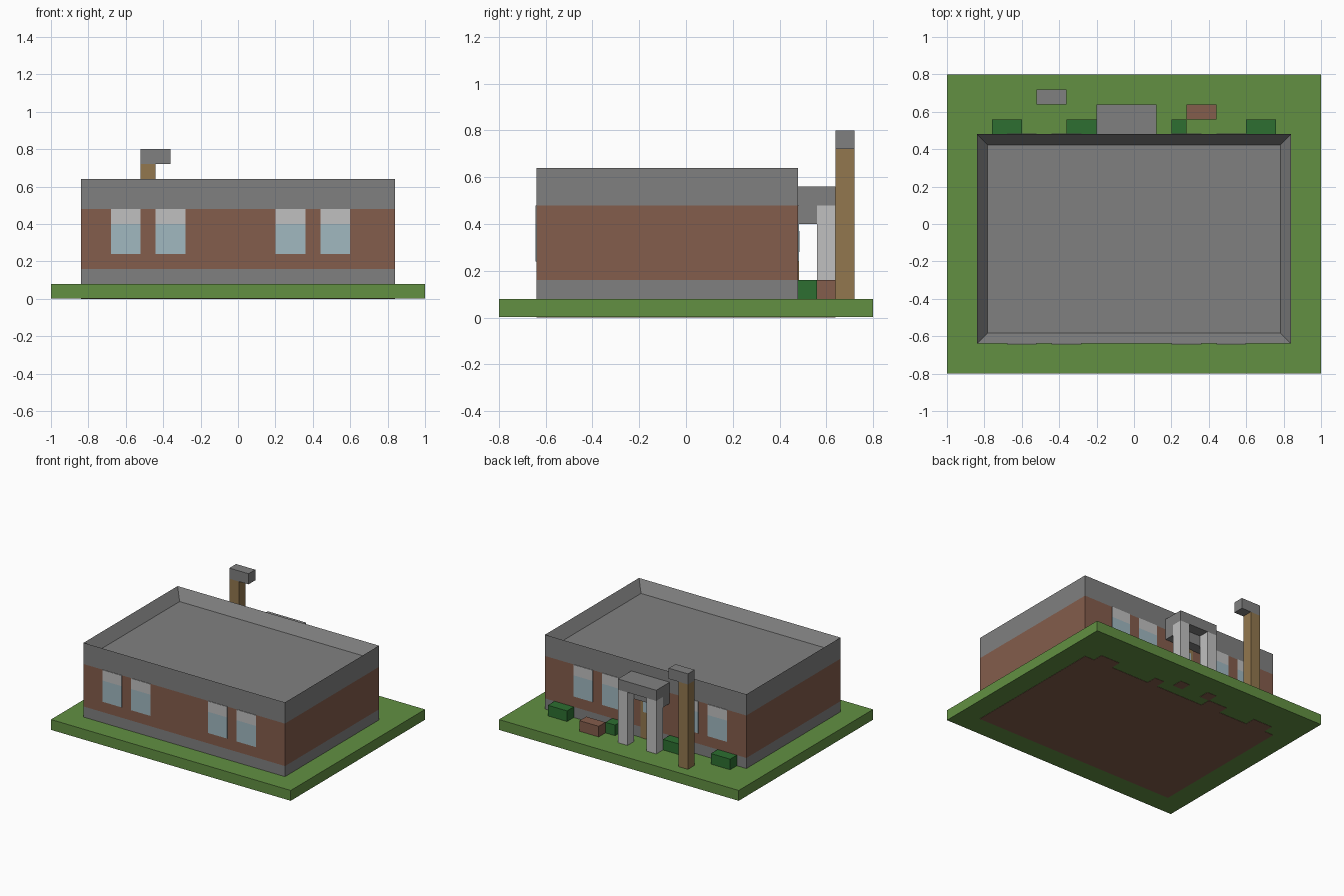
import bpy
import bmesh

cube = bpy.data.objects.get("Cube")
if cube:
    bpy.data.objects.remove(cube, do_unlink=True)


def material(name, *rgb):
    """Flat colour given as 0-255 sRGB, stored as linear."""
    lin = [((c / 255 + 0.055) / 1.055) ** 2.4 for c in rgb]
    mat = bpy.data.materials.new(name)
    mat.use_nodes = True
    mat.diffuse_color = (*lin, 1)
    bsdf = mat.node_tree.nodes["Principled BSDF"]
    bsdf.inputs["Base Color"].default_value = (*lin, 1)
    bsdf.inputs["Roughness"].default_value = 0.9
    return mat


GRASS = material("grass green", 98, 144, 66)
STONE = material("stone grey", 128, 128, 128)
BRICK = material("brick brown", 132, 93, 76)
GLASS = material("pale blue glass", 161, 184, 192)
LIGHT = material("light grey", 192, 192, 192)
WOOD = material("wood tan", 146, 119, 78)
LEAF = material("dark leaf green", 45, 111, 49)


def box(name, mat, x, y, z, recess=0):
    """Box spanning the ranges x, y, z; recess sinks an inset top face."""
    bm = bmesh.new()
    bmesh.ops.create_cube(bm, size=1)
    for v in bm.verts:
        v.co = [r[0] if c < 0 else r[1] for c, r in zip(v.co, (x, y, z))]
    bm.normal_update()
    if recess:
        top = max(bm.faces, key=lambda f: f.calc_center_median().z)
        bmesh.ops.inset_region(bm, faces=[top], thickness=recess)
        for v in top.verts:
            v.co.z -= recess
    mesh = bpy.data.meshes.new(name)
    bm.to_mesh(mesh)
    bm.free()
    mesh.materials.append(mat)
    obj = bpy.data.objects.new(name, mesh)
    bpy.context.collection.objects.link(obj)
    return obj


U = 0.08            # half a building block
FRONT, BACK = -0.64, 0.48
WALL_X, WALL_Y = (-0.84, 0.84), (FRONT, BACK)
BUSHES = [(-0.76, -0.60), (-0.36, -0.20), (0.20, 0.28), (0.60, 0.76)]
PILLARS = [(-0.20, -0.12), (0.04, 0.12)]

# Lawn, with the foundation showing on its underside
box("lawn", GRASS, (-1, 1), (-0.8, 0.8), (0.002, U))
box("foundation", BRICK, WALL_X, WALL_Y, (0, 0.006))
for x in BUSHES:
    box("bush_footing", BRICK, x, (BACK, BACK + U), (0, 0.006))
for x in PILLARS:
    box("pillar_footing", BRICK, x, (0.56, 0.64), (0, 0.006))

# Building: plinth, brick walls and parapet around a sunken roof
box("plinth", STONE, WALL_X, WALL_Y, (U, 2 * U))
box("brick_walls", BRICK, WALL_X, WALL_Y, (2 * U, 6 * U))
box("parapet_roof", STONE, WALL_X, WALL_Y, (6 * U, 8 * U), recess=U)

# Windows with blinds, on front and back
for side, wall, out in (("front", FRONT, -0.004), ("back", BACK, 0.004)):
    depth = sorted((wall, wall + out))
    for x in (-0.68, -0.44, 0.20, 0.44):
        span = (x, x + 2 * U)
        box(side + "_window", GLASS, span, depth, (3 * U, 5 * U))
        box(side + "_blind", LIGHT, span, depth, (5 * U, 6 * U))

# Back door with glazed upper half
box("door", WOOD, (-0.12, 0.04), (BACK, BACK + 0.004), (U, 5 * U))
for x in (-0.10, -0.03):
    box("door_pane", GLASS, (x, x + 0.05), (BACK, BACK + 0.006), (0.28, 0.37))

# Stepped porch canopy on two pillars
box("canopy_slab", STONE, (-0.20, 0.12), (BACK, 0.64), (6 * U, 7 * U))
box("canopy_step", STONE, (-0.20, 0.12), (BACK, 0.56), (5 * U, 6 * U))
for x in PILLARS:
    box("porch_pillar", LIGHT, x, (0.56, 0.64), (U, 6 * U))

# Lamp post
box("lamp_post", WOOD, (-0.52, -0.44), (0.64, 0.72), (U, 9 * U))
box("lamp_head", STONE, (-0.52, -0.36), (0.64, 0.72), (9 * U, 10 * U))

# Garden
for x in BUSHES:
    box("bush", LEAF, x, (BACK, BACK + U), (U, 2 * U))
box("brick_bench", BRICK, (0.28, 0.44), (0.56, 0.64), (U, 2 * U))
